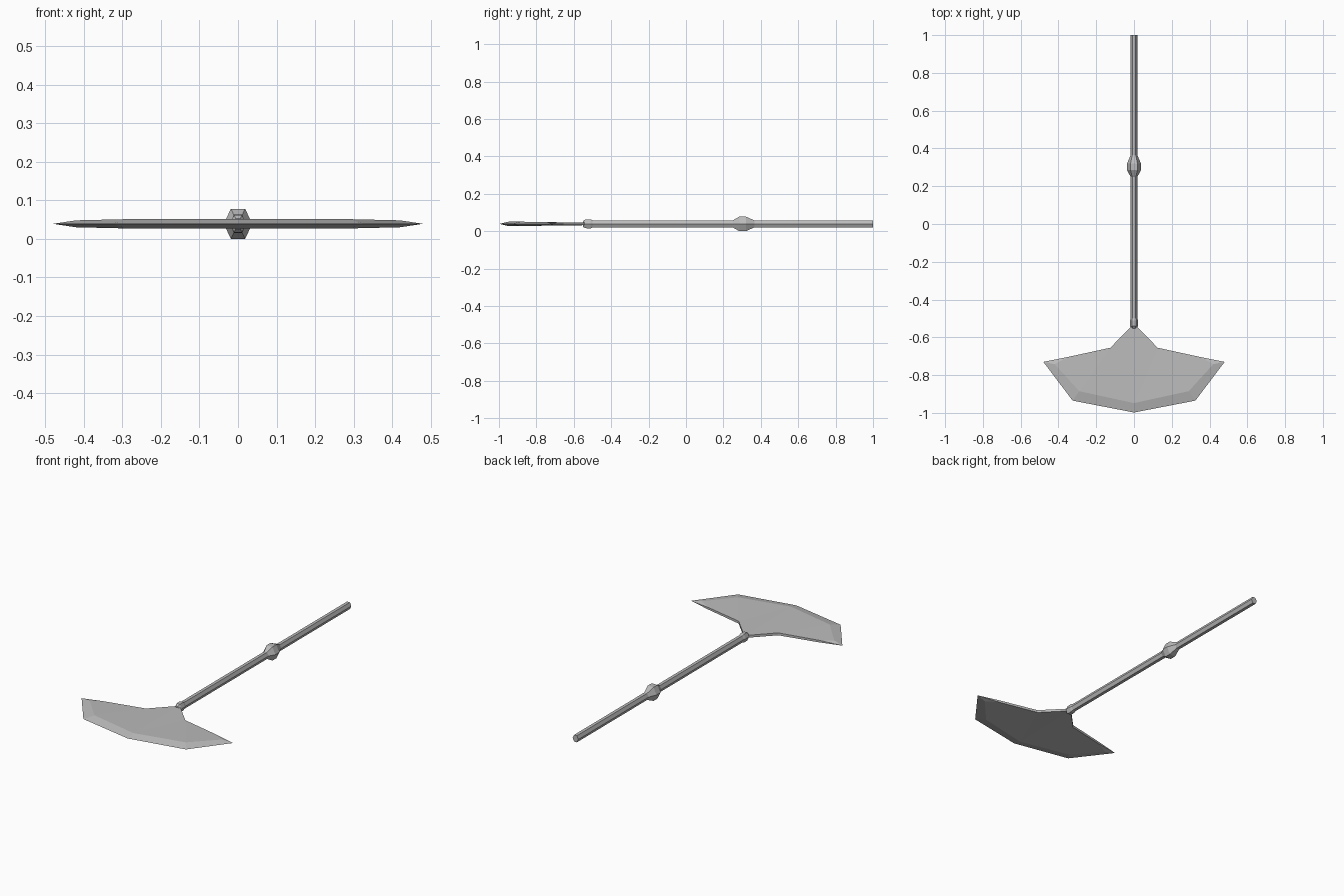
import bpy, bmesh, math

cube = bpy.data.objects.get("Cube")
if cube:
    bpy.data.objects.remove(cube, do_unlink=True)

AXIS_Z = 0.039

steel = bpy.data.materials.new("grey steel")
steel.use_nodes = True
GREY = (0.5, 0.5, 0.5, 1)
steel.diffuse_color = GREY
steel.node_tree.nodes["Principled BSDF"].inputs["Base Color"].default_value = GREY


def finish(name, bm):
    bmesh.ops.recalc_face_normals(bm, faces=bm.faces)
    mesh = bpy.data.meshes.new(name)
    bm.to_mesh(mesh)
    bm.free()
    mesh.materials.append(steel)
    obj = bpy.data.objects.new(name, mesh)
    obj.location.z = AXIS_Z
    bpy.context.collection.objects.link(obj)
    return obj


def hex_lathe(name, profile):
    """Six-sided part along y from (y, half width, half height) rings."""
    bm = bmesh.new()
    rings = []
    for y, w, h in profile:
        rings.append([bm.verts.new((w * math.cos(k * math.pi / 3), y,
                                    h * math.sin(k * math.pi / 3) / math.sin(math.pi / 3)))
                      for k in range(6)])
    for a, b in zip(rings, rings[1:]):
        for k in range(6):
            n = (k + 1) % 6
            bm.faces.new((a[k], a[n], b[n], b[k]))
    bm.faces.new(rings[0])
    bm.faces.new(rings[-1])
    return finish(name, bm)


# Shaft, grip knob and blade collar
hex_lathe("handle", [(-0.52, 0.018, 0.019), (1.0, 0.018, 0.019)])
hex_lathe("knob", [(0.25, 0.018, 0.019), (0.285, 0.037, 0.039),
                   (0.32, 0.037, 0.039), (0.365, 0.018, 0.019)])
hex_lathe("collar", [(-0.552, 0.012, 0.014), (-0.54, 0.021, 0.023),
                     (-0.51, 0.021, 0.024), (-0.495, 0.017, 0.018)])

# Blade: one quarter, mirrored left-right and top-bottom
points = {
    "edge_mid": (0, -0.998, 0), "edge_side": (0.325, -0.935, 0), "tip": (0.48, -0.73, 0),
    "bevel_mid": (0, -0.948, 0.012), "bevel_side": (0.29, -0.885, 0.012),
    "bevel_tip": (0.42, -0.742, 0.009),
    "back_tip": (0.35, -0.704, 0.006), "shoulder": (0.125, -0.655, 0.007),
    "neck": (0.013, -0.54, 0.007), "neck_mid": (0, -0.54, 0.007),
    "low_tip": (0.35, -0.704, 0), "low_shoulder": (0.125, -0.655, 0),
    "low_neck": (0.013, -0.54, 0),
}
faces = [
    "edge_mid edge_side bevel_side bevel_mid",
    "edge_side tip bevel_tip bevel_side",
    "bevel_mid shoulder neck neck_mid",
    "bevel_mid bevel_side shoulder",
    "bevel_side bevel_tip back_tip shoulder",
    "bevel_tip tip back_tip",
    "tip low_tip back_tip",
    "back_tip low_tip low_shoulder shoulder",
    "shoulder low_shoulder low_neck neck",
]
bm = bmesh.new()
verts = {name: bm.verts.new(co) for name, co in points.items()}
for face in faces:
    bm.faces.new([verts[n] for n in face.split()])
# Turn the winding upward before mirroring
bm.normal_update()
blade = finish("blade", bm)
if blade.data.polygons[0].normal.z < 0:
    blade.data.flip_normals()
mirror = blade.modifiers.new("mirror", "MIRROR")
mirror.use_axis = (True, False, True)
mirror.use_clip = True
mirror.merge_threshold = 0.0005
